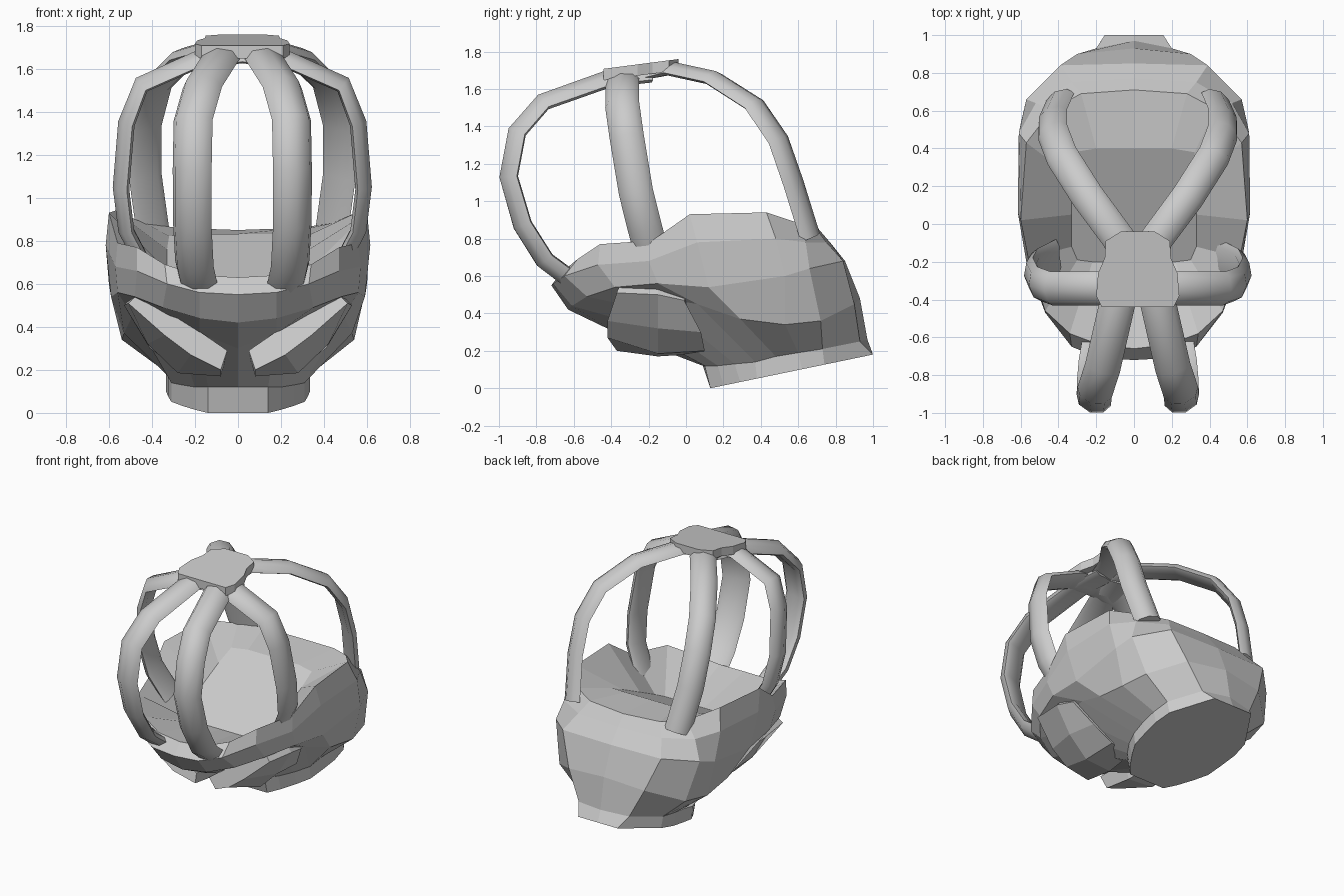
import bpy, bmesh, math
from mathutils import Vector

cube = bpy.data.objects.get("Cube")
if cube:
    bpy.data.objects.remove(cube, do_unlink=True)

grey = bpy.data.materials.new("plain_grey")
grey.use_nodes = True
grey.diffuse_color = (0.6, 0.6, 0.6, 1)
grey.node_tree.nodes["Principled BSDF"].inputs["Base Color"].default_value = (0.6, 0.6, 0.6, 1)


def loft(name, rings, smooth=None):
    """Skin closed rings of equal length into one capped object."""
    bm = bmesh.new()
    rows = [[bm.verts.new(p) for p in ring] for ring in rings]
    n = len(rows[0])
    for a, b in zip(rows, rows[1:]):
        for i in range(n):
            j = (i + 1) % n
            bm.faces.new((a[i], a[j], b[j], b[i]))
    bm.faces.new(rows[0][::-1])
    bm.faces.new(rows[-1])
    bmesh.ops.recalc_face_normals(bm, faces=bm.faces)
    mesh = bpy.data.meshes.new(name)
    bm.to_mesh(mesh)
    bm.free()
    mesh.materials.append(grey)
    ob = bpy.data.objects.new(name, mesh)
    bpy.context.collection.objects.link(ob)
    if smooth:
        bpy.ops.object.select_all(action='DESELECT')
        ob.select_set(True)
        bpy.context.view_layer.objects.active = ob
        bpy.ops.object.shade_smooth_by_angle(angle=math.radians(smooth))


def full_ring(half):
    """Mirror a front-to-back half outline into a closed ring."""
    return half + [(-x, y, z) for x, y, z in half[-2:0:-1]]


# Bowl: neck, rounded shell, lip, then the shallow hollow inside
neck_base = [(x, y, (y - .13) * .207) for x, y in
             [(0, .13), (.14, .13), (.2, .2), (.26, .29), (.31, .38),
              (.325, .5), (.335, .62), (.32, .74), (.155, 1), (0, 1)]]
neck_top = [(0, .09, .12), (.14, .1, .12), (.2, .17, .12), (.26, .26, .13), (.31, .37, .14),
            (.325, .48, .17), (.335, .6, .19), (.33, .73, .21), (.2, .93, .25), (0, .97, .26)]
lower = [(0, -.38, .30), (.18, -.36, .37), (.31, -.3, .44), (.42, -.18, .49), (.49, .06, .45),
         (.53, .29, .37), (.54, .53, .34), (.5, .72, .36), (.3, .9, .45), (0, .93, .48)]
middle = [(0, -.63, .42), (.18, -.61, .44), (.35, -.53, .49), (.48, -.38, .54), (.56, -.15, .56),
          (.59, .12, .54), (.6, .53, .6), (.57, .66, .64), (.39, .84, .68), (0, .85, .68)]
lip = [(0, -.72, .55), (.18, -.71, .56), (.33, -.65, .6), (.47, -.47, .66), (.57, -.2, .68),
       (.615, .06, .78), (.61, .48, .8), (.52, .64, .78), (.33, .75, .78), (0, .77, .78)]
rim = [(0, -.66, .63), (.18, -.64, .64), (.34, -.58, .69), (.47, -.46, .77), (.56, -.18, .79),
       (.6, .02, .93), (.57, .43, .94), (.43, .61, .88), (.28, .69, .86), (0, .71, .85)]
floor = [(x, y, .64 + .48 * y) for x, y in
         [(0, -.2), (.12, -.2), (.22, -.2), (.3, -.19), (.33, -.12),
          (.33, .05), (.33, .25), (.32, .38), (.2, .4), (0, .4)]]
loft("bowl_body", [full_ring(r) for r in (neck_base, neck_top, lower, middle, lip, rim, floor)])

# Slanted cheek pads under the front of the bowl
pad = [[(.45, -.35, .565), (.51, -.37, .51), (.34, -.42, .36), (.22, -.42, .27), (.08, -.37, .2), (.05, -.4, .29)],
       [(.47, -.15, .56), (.53, -.15, .5), (.42, -.15, .32), (.28, -.15, .185), (.08, -.15, .17), (.05, -.15, .28)],
       [(.47, .01, .51), (.51, -.01, .47), (.41, .08, .3), (.27, .1, .2), (.1, .09, .185), (.08, .09, .27)]]
for side, sx in (("left", 1), ("right", -1)):
    loft(side + "_cheek_pad", [[(sx * x, y, z) for x, y, z in r] for r in pad])

# Cage: flattened bars arching from the crown to the rim
CENTRE = Vector((0, -.2, 1.0))
SHIFT = Vector((.02, 0, 0))
SECTION = [(-.5, -.25), (-.36, .25), (0, .5), (.36, .25), (.5, -.25), (.32, -.45), (0, -.4), (-.32, -.45)]


def bar(name, path, width, thick, sx):
    pts = [Vector((sx * x, y, z)) for x, y, z in path]
    rings = []
    for i, p in enumerate(pts):
        t = (pts[min(i + 1, len(pts) - 1)] - pts[max(i - 1, 0)]).normalized()
        w = t.cross(p - CENTRE).normalized()
        n = w.cross(t)
        if n.dot(p - CENTRE) < 0:
            n = -n
        rings.append([p + SHIFT + w * (a * width) + n * (b * thick) for a, b in SECTION])
    loft(name, rings, smooth=60)


bars = {
    "front_bar": ([(.06, -.2, 1.68), (.11, -.42, 1.655), (.19, -.77, 1.53), (.235, -.91, 1.37), (.24, -.955, 1.13),
                   (.24, -.88, .87), (.23, -.76, .68), (.21, -.64, .59)], .19, .09),
    "side_bar": ([(0, -.34, 1.67), (.2, -.345, 1.65), (.47, -.345, 1.53), (.54, -.32, 1.35), (.565, -.27, 1.05),
                  (.54, -.22, .85), (.44, -.17, .66)], .185, .075),
    "back_bar": ([(.05, -.28, 1.67), (.1, -.08, 1.71), (.27, .15, 1.66), (.41, .37, 1.52), (.46, .5, 1.33),
                  (.46, .58, 1.1), (.42, .67, .81)], .175, .075),
}
for name, (path, width, thick) in bars.items():
    for side, sx in (("left", 1), ("right", -1)):
        bar(side + "_" + name, path, width, thick, sx)

# Crown plate where the bars meet
outline = [(.19, -.44), (.22, -.38), (.21, -.26), (.175, -.18), (.17, -.09), (.09, -.04)]
outline += [(-x, y) for x, y in reversed(outline)]
crown = [[(x + .02, y, 1.765 + .13 * y + dz) for x, y in outline] for dz in (-.06, 0)]
loft("crown_plate", crown)
